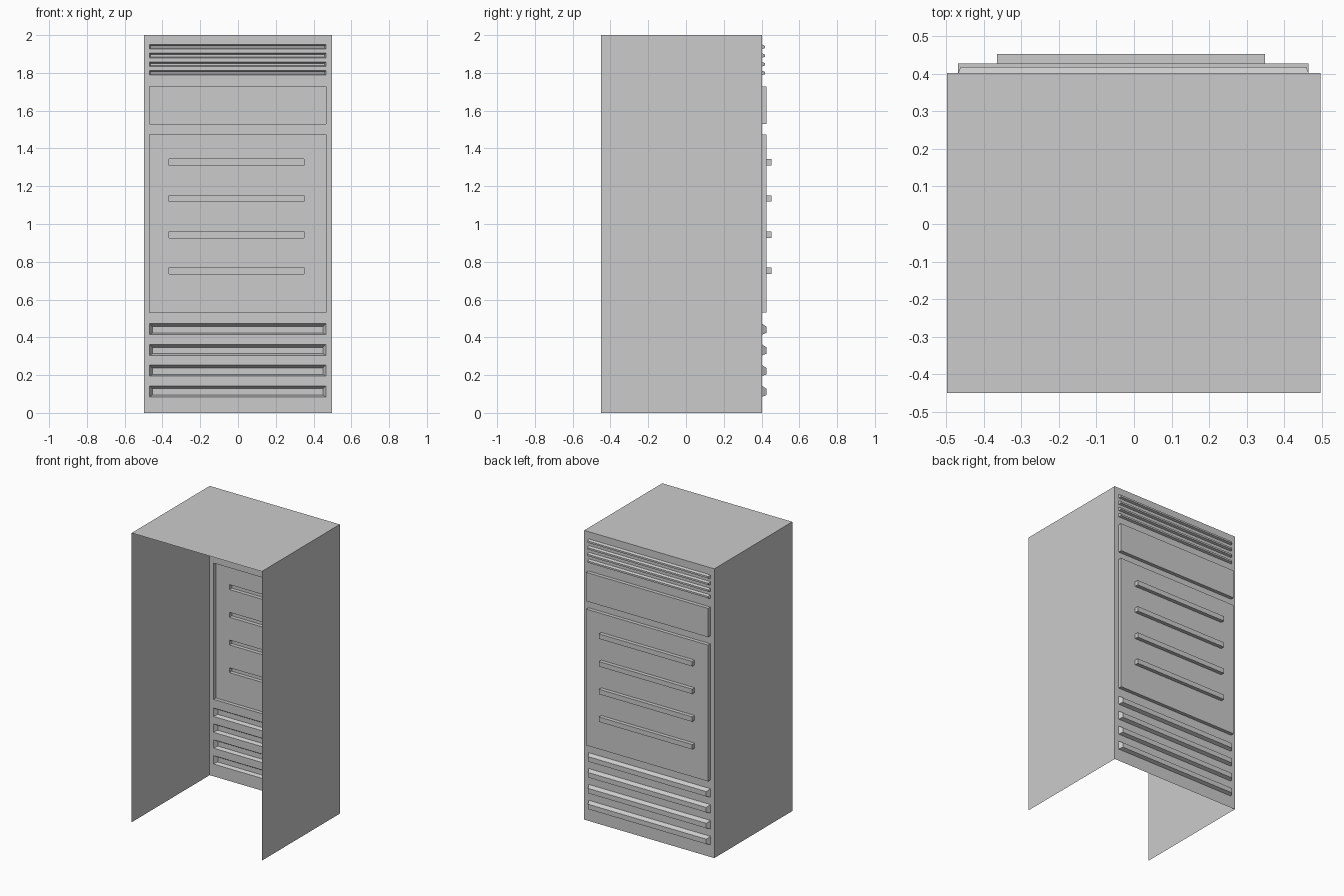
import bpy

if "Cube" in bpy.data.objects:
    bpy.data.objects.remove(bpy.data.objects["Cube"])

XL, XR = -0.498, 0.497        # cabinet sides
YF, YB, H = -0.45, 0.402, 2.0  # open front, rear wall, height
PX = (-0.468, 0.465)          # width of panels and vents
HX = (-0.365, 0.349)          # width of handles


def make(name, quads):
    """Mesh object from quads, sharing equal corners."""
    verts, faces = [], []
    for q in quads:
        ids = []
        for p in q:
            p = tuple(round(c, 5) for c in p)
            if p not in verts:
                verts.append(p)
            ids.append(verts.index(p))
        faces.append(ids)
    me = bpy.data.meshes.new(name)
    me.from_pydata(verts, [], faces)
    ob = bpy.data.objects.new(name, me)
    bpy.context.collection.objects.link(ob)
    return ob


def rect(x, z, y):
    """Corners of an upright rectangle facing the rear."""
    return [(x[0], y, z[0]), (x[0], y, z[1]), (x[1], y, z[1]), (x[1], y, z[0])]


def sheet(x, z, y, hole_x, hole_zs):
    """Flat upright sheet with a column of rectangular holes."""
    xs = [x[0], *hole_x, x[1]]
    zs = sorted([*z] + [v for h in hole_zs for v in h])
    quads = []
    for j in range(len(zs) - 1):
        for i in range(3):
            if not (i == 1 and j % 2 == 1):
                quads.append(rect((xs[i], xs[i + 1]), (zs[j], zs[j + 1]), y))
    return quads


def walls(a, b):
    """Side walls joining two rectangles."""
    return [(a[i], a[(i + 1) % 4], b[(i + 1) % 4], b[i]) for i in range(4)]


def tray(name, x, z, y, depth, inset_x=0, low=0, high=0):
    """Pressed-out hollow form, open toward the inside."""
    a = rect(x, z, y)
    b = rect((x[0] + inset_x, x[1] - inset_x), (z[0] + low, z[1] - high), y + depth)
    return make(name, walls(a, b) + [b])


# Heights of each row of features
lower_z = [(0.085 + 0.1097 * i, 0.143 + 0.1097 * i) for i in range(4)]
upper_z = [(1.788 + 0.046 * i, 1.812 + 0.046 * i) for i in range(4)]
handle_z = [(0.735 + 0.1915 * i, 0.769 + 0.1915 * i) for i in range(4)]
door_z, drawer_z = (0.532, 1.474), (1.529, 1.728)

# Cabinet: two sides and top, open at front and bottom
make("cabinet_shell", [
    [(XL, YF, 0), (XL, YF, H), (XL, YB, H), (XL, YB, 0)],
    [(XR, YF, 0), (XR, YB, 0), (XR, YB, H), (XR, YF, H)],
    [(XL, YF, H), (XR, YF, H), (XR, YB, H), (XL, YB, H)],
])

# Rear wall with openings
make("rear_wall", sheet((XL, XR), (0, H), YB, PX,
                        lower_z + [door_z, drawer_z] + upper_z))

# Raised panels
DEPTH = 0.025
tray("upper_panel", PX, drawer_z, YB, DEPTH)
make("main_panel", walls(rect(PX, door_z, YB), rect(PX, door_z, YB + DEPTH))
     + sheet(PX, door_z, YB + DEPTH, HX, handle_z))

# Handles and vents
for i in range(4):
    tray(f"handle_{i + 1}", HX, handle_z[i], YB + DEPTH, 0.026)
    tray(f"lower_vent_{i + 1}", PX, lower_z[i], YB, 0.024, 0.015, 0.009, 0.015)
    tray(f"upper_vent_{i + 1}", PX, upper_z[i], YB, 0.016, 0.006, 0.005, 0.007)
